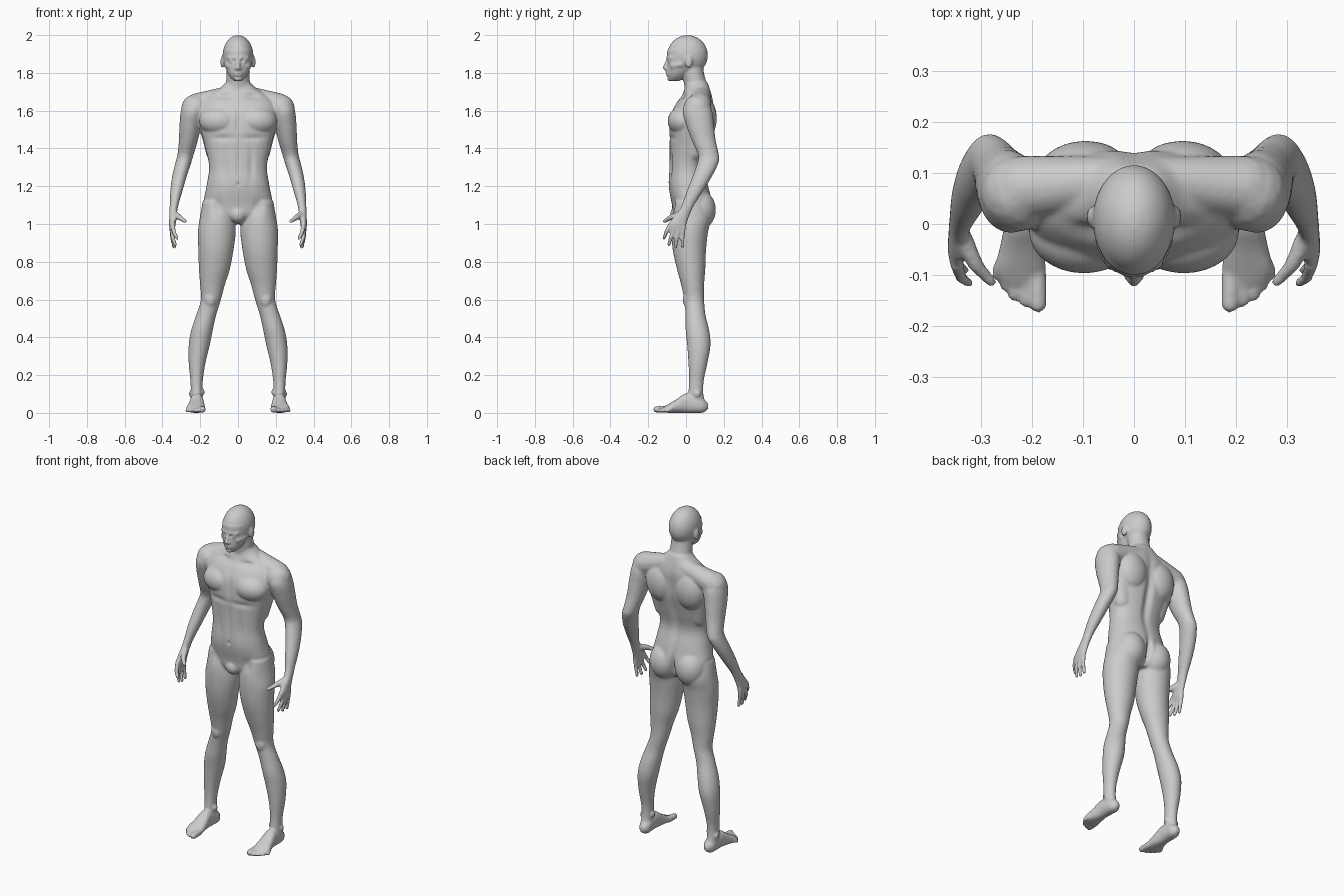
import bpy, bmesh, math
from mathutils import Vector, Matrix

bm = bmesh.new()


def spline(rows, steps=4):
    """Catmull-Rom interpolation of section rows."""
    out = []
    for i in range(len(rows) - 1):
        p0, p1 = rows[max(i - 1, 0)], rows[i]
        p2, p3 = rows[i + 1], rows[min(i + 2, len(rows) - 1)]
        for s in range(steps):
            t = s / steps
            out.append([0.5 * (2 * b + (c - a) * t + (2 * a - 5 * b + 4 * c - d) * t * t
                               + (3 * b - a - 3 * c + d) * t ** 3)
                        for a, b, c, d in zip(p0, p1, p2, p3)])
    return out + [list(rows[-1])]


def loft(rows, axis='z', power=2.0, n=32):
    """Rows: position on axis, two centre coordinates, two radii."""
    rings = []
    for t, a, b, ra, rb in spline(rows):
        ring = []
        for k in range(n):
            c, s = math.cos(2 * math.pi * k / n), math.sin(2 * math.pi * k / n)
            u = a + ra * math.copysign(abs(c) ** (2 / power), c)
            v = b + rb * math.copysign(abs(s) ** (2 / power), s)
            ring.append(bm.verts.new((u, v, t) if axis == 'z' else (u, t, v)))
        rings.append(ring)
    for r0, r1 in zip(rings, rings[1:]):
        for k in range(n):
            bm.faces.new((r0[k], r0[(k + 1) % n], r1[(k + 1) % n], r1[k]))
    bm.faces.new(rings[0][::-1])
    bm.faces.new(rings[-1])


def blob(centre, radii):
    bmesh.ops.create_uvsphere(bm, u_segments=28, v_segments=18, radius=1,
                              matrix=Matrix.Translation(centre) @ Matrix.Diagonal((*radii, 1)))


DIRS = []
for i in range(90):
    h = 1 - (2 * i + 1) / 90
    w = math.sqrt(1 - h * h)
    DIRS.append(Vector((w * math.cos(i * 2.39996), w * math.sin(i * 2.39996), h)))


def capsule(p, q, r1, r2):
    vs = [bm.verts.new(Vector(c) + d * r) for c, r in ((p, r1), (q, r2)) for d in DIRS]
    bmesh.ops.convex_hull(bm, input=vs)
    for v in vs:
        if v.is_valid and not v.link_faces:
            bm.verts.remove(v)


# Arm down to the palm
loft([(1.66, .235, .06, .045, .05), (1.60, .24, .06, .062, .078), (1.52, .252, .075, .058, .073),
      (1.44, .263, .095, .05, .063), (1.37, .277, .118, .043, .055), (1.33, .288, .118, .042, .056),
      (1.26, .308, .09, .039, .052), (1.18, .325, .05, .033, .044), (1.11, .337, .015, .024, .034),
      (1.07, .342, -.005, .021, .034), (1.03, .345, -.03, .019, .043), (.99, .348, -.046, .017, .046),
      (.965, .349, -.046, .010, .036)])
# Shoulder and trapezius
capsule((.226, .06, 1.612), (.25, .065, 1.55), .075, .056)
capsule((.04, .085, 1.685), (.215, .07, 1.628), .048, .065)
# Fingers: knuckle, middle joint, tip
for k, m, t in (((.347, -.08, 1.0), (.339, -.105, .955), (.323, -.116, .925)),
                ((.350, -.058, .985), (.346, -.08, .93), (.332, -.091, .89)),
                ((.351, -.036, .98), (.348, -.05, .925), (.336, -.055, .878)),
                ((.350, -.014, .985), (.348, -.018, .935), (.340, -.019, .88))):
    capsule(k, m, .0135, .0115)
    capsule(m, t, .0115, .0095)
# Thumb
capsule((.335, -.03, 1.05), (.31, -.08, 1.035), .02, .015)
capsule((.31, -.08, 1.035), (.279, -.114, 1.014), .0145, .0105)

# Leg
loft([(1.12, .115, .02, .072, .08), (1.04, .11, .03, .091, .103), (.96, .112, .02, .1, .097),
      (.86, .117, .018, .093, .088), (.76, .125, .027, .082, .075), (.68, .135, .035, .066, .061),
      (.60, .143, .043, .053, .053), (.52, .168, .05, .053, .053), (.44, .19, .06, .057, .062),
      (.36, .205, .068, .056, .062), (.26, .217, .063, .044, .05), (.17, .219, .055, .033, .039),
      (.10, .219, .052, .031, .040), (.05, .219, .06, .03, .045)])
blob((.147, .003, .6), (.03, .02, .04))
blob((.188, .05, .11), (.012, .018, .018))
blob((.248, .06, .10), (.012, .018, .018))
# Foot
loft([(.118, .215, .035, .012, .015), (.09, .215, .038, .032, .037), (.05, .217, .045, .035, .045),
      (0, .218, .052, .036, .052), (-.05, .22, .036, .044, .036), (-.09, .223, .024, .05, .024),
      (-.12, .22, .016, .04, .014)], axis='y', power=2.3)
# Toes
for x0, y0, x1, y1, r in ((.190, -.10, .188, -.157, .019), (.215, -.105, .214, -.152, .0125),
                          (.234, -.10, .236, -.140, .012), (.251, -.09, .254, -.122, .0115),
                          (.264, -.08, .269, -.100, .0115)):
    capsule((x0, y0, .02), (x1, y1, r * .95), r, r * .92)

# Paired torso muscles: chest, shoulder blade, flank, buttock
blob((.098, -.015, 1.545), (.108, .082, .078))
blob((.095, .095, 1.56), (.095, .068, .115))
capsule((.15, .06, 1.55), (.12, .04, 1.38), .062, .05)
blob((.088, .07, 1.075), (.088, .088, .105))
# Paired face parts: brow, cheek, eye, ear, nostril
capsule((.012, -.095, 1.879), (.048, -.076, 1.879), .011, .011)
capsule((.045, -.066, 1.838), (.06, -.03, 1.845), .019, .018)
blob((.031, -.083, 1.862), (.015, .015, .013))
blob((.083, .014, 1.858), (.010, .021, .033))
blob((.012, -.103, 1.823), (.008, .010, .008))

# Mirror all paired parts
dup = bmesh.ops.duplicate(bm, geom=bm.verts[:] + bm.edges[:] + bm.faces[:])['geom']
bmesh.ops.scale(bm, vec=(-1, 1, 1), verts=[g for g in dup if isinstance(g, bmesh.types.BMVert)])

# Torso
loft([(1.0, 0, .03, .05, .06), (1.04, 0, .03, .12, .095), (1.10, 0, .033, .18, .107),
      (1.20, 0, .014, .167, .106), (1.30, 0, .004, .153, .092), (1.40, 0, .015, .172, .102),
      (1.50, 0, .026, .198, .115), (1.58, 0, .032, .21, .112), (1.64, 0, .047, .195, .098),
      (1.68, 0, .058, .155, .08), (1.72, 0, .06, .095, .066), (1.75, 0, .055, .064, .06)], power=2.3)
blob((0, -.042, 1.05), (.045, .042, .045))
# Neck
loft([(1.66, 0, .065, .085, .07), (1.72, 0, .055, .066, .063), (1.78, 0, .042, .062, .058),
      (1.83, 0, .035, .06, .055)])
# Skull, jaw, nose, mouth, chin
blob((0, .008, 1.893), (.081, .108, .107))
loft([(1.757, 0, -.06, .02, .025), (1.775, 0, -.05, .04, .046), (1.80, 0, -.04, .056, .06),
      (1.83, 0, -.03, .066, .07), (1.87, 0, -.018, .073, .083), (1.92, 0, -.01, .075, .09)])
capsule((0, -.098, 1.866), (0, -.113, 1.827), .009, .0115)
blob((0, -.097, 1.799), (.025, .012, .007))
blob((0, -.096, 1.788), (.022, .011, .007))
blob((0, -.085, 1.768), (.02, .015, .012))

# Fuse everything into one smooth skin
bmesh.ops.recalc_face_normals(bm, faces=bm.faces[:])
mesh = bpy.data.meshes.new("body")
bm.to_mesh(mesh)
bm.free()
body = bpy.data.objects.new("body", mesh)
bpy.context.collection.objects.link(body)
fuse = body.modifiers.new("fuse", 'REMESH')
fuse.mode = 'VOXEL'
fuse.voxel_size = .006
soften = body.modifiers.new("soften", 'SMOOTH')
soften.factor = .5
soften.iterations = 7
dg = bpy.context.evaluated_depsgraph_get()
skin = bpy.data.meshes.new_from_object(body.evaluated_get(dg))
body.modifiers.clear()
body.data = skin
skin.name = "body"

# Carved creases: centre, falloff radii, push along y (mirrored in x)
CREASES = [((0, .14, 1.42), (.024, .08, .2), -.018),       # spine
           ((0, .15, 1.07), (.014, .08, .07), -.03),       # buttock cleft
           ((0, -.1, 1.55), (.013, .05, .07), .008),       # breastbone
           ((.09, -.1, 1.455), (.07, .05, .016), .008),    # under chest
           ((0, -.1, 1.32), (.010, .05, .11), .006),       # belly line
           ((.07, -.09, 1.31), (.016, .05, .09), .007),    # belly sides
           ((0, -.1, 1.21), (.009, .04, .010), .007),      # navel
           ((.11, -.09, 1.09), (.025, .05, .04), .009),    # groin
           ((.075, -.02, 1.675), (.04, .05, .016), .012),  # above collarbone
           ((.022, -.1, 1.863), (.010, .03, .009), .006),  # eye socket
           ((0, -.11, 1.794), (.024, .02, .0035), .004),   # lips
           ((0, -.1, 1.778), (.02, .02, .005), .004)]      # above chin
for v in skin.vertices:
    p = v.co.copy()
    for c, r, push in CREASES:
        d = (((abs(p.x) - c[0]) / r[0]) ** 2 + ((p.y - c[1]) / r[1]) ** 2
             + ((p.z - c[2]) / r[2]) ** 2)
        if d < 6:
            v.co.y += push * math.exp(-d)
    v.co.z = max(v.co.z, 0)
skin.shade_smooth()
